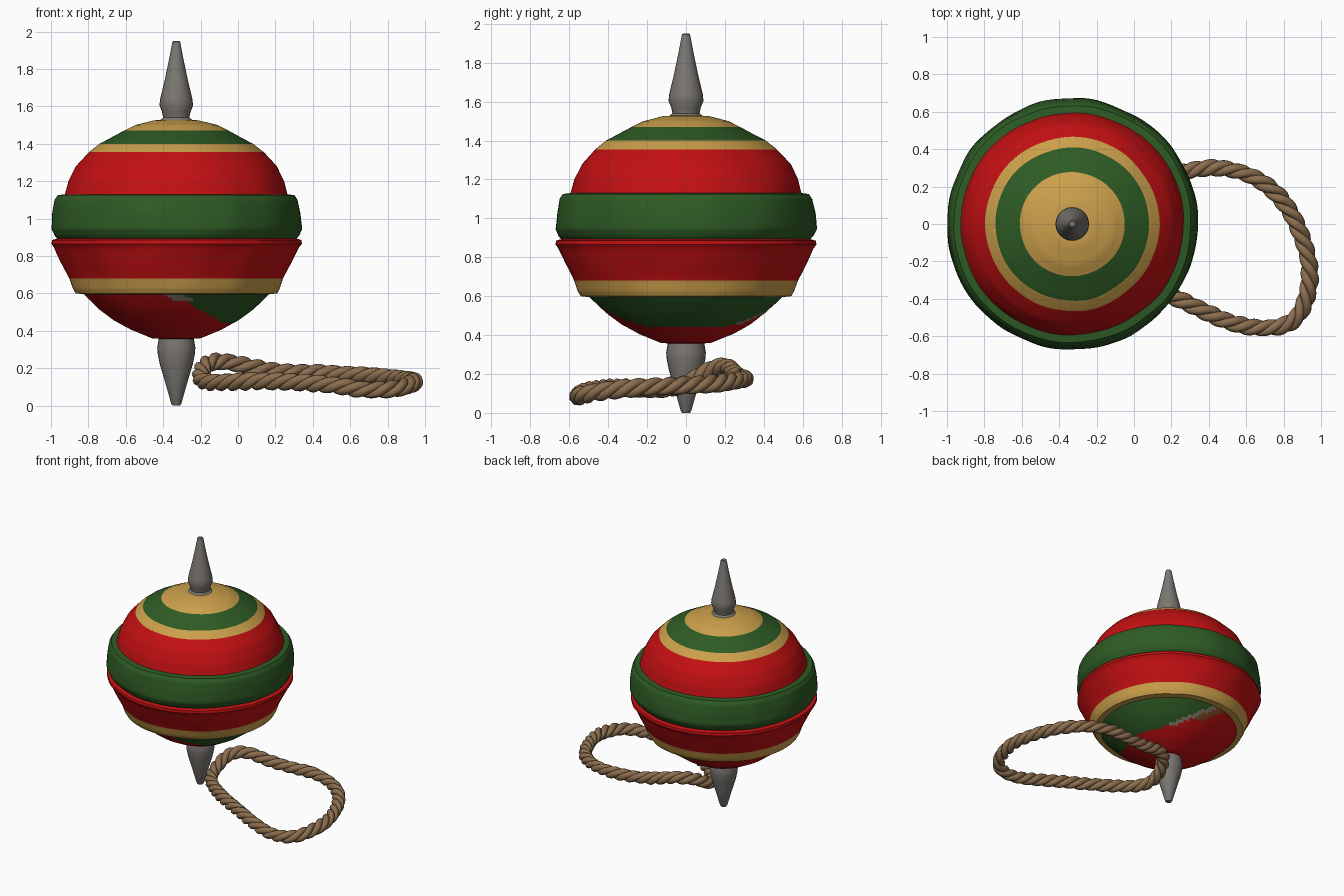
import bpy
import bmesh
from math import sin, cos, pi
from mathutils import Vector, noise

if "Cube" in bpy.data.objects:
    bpy.data.objects.remove(bpy.data.objects["Cube"])

AXIS = -0.33  # x position of the top's spin axis


def material(name, rgb):
    m = bpy.data.materials.new(name)
    m.use_nodes = True
    m.diffuse_color = (*rgb, 1)
    m.node_tree.nodes["Principled BSDF"].inputs["Base Color"].default_value = (*rgb, 1)
    return m


RED, GREEN, YELLOW, BARE, BROWN = range(5)
paints = [material("red paint", (0.55, 0.005, 0.006)),
          material("green paint", (0.027, 0.105, 0.018)),
          material("yellow paint", (0.6, 0.35, 0.07)),
          material("bare wood", (0.26, 0.21, 0.15)),
          material("worn brown", (0.24, 0.07, 0.02))]
metal = material("grey metal", (0.2, 0.185, 0.17))
twine = material("rope brown", (0.26, 0.155, 0.077))


def lathe(name, profile, mats, sides, steps=1, wobble=0.0, rule=None, angle=0.6):
    """Revolve (radius, z) points, listed from bottom to top, about the axis."""
    pts = []
    for (r0, z0), (r1, z1) in zip(profile, profile[1:]):
        pts += [(r0 + (r1 - r0) * i / steps, z0 + (z1 - z0) * i / steps) for i in range(steps)]
    pts.append(profile[-1])
    bm = bmesh.new()
    rings = [[bm.verts.new((r * cos(2 * pi * i / sides), r * sin(2 * pi * i / sides), z))
              for i in range(sides)] for r, z in pts]
    for low, high in zip(rings, rings[1:]):
        for i in range(sides):
            j = (i + 1) % sides
            bm.faces.new((low[i], low[j], high[j], high[i]))
    bm.faces.new(rings[0][::-1])
    bm.faces.new(rings[-1])
    if rule:
        for f in bm.faces:
            f.material_index = rule(f.calc_center_median())
    # slight hand-made unevenness
    for v in bm.verts:
        k = 1 + wobble * noise.noise(v.co * 5)
        v.co.x *= k
        v.co.y *= k
    me = bpy.data.meshes.new(name)
    bm.to_mesh(me)
    bm.free()
    for m in mats:
        me.materials.append(m)
    ob = bpy.data.objects.new(name, me)
    ob.location.x = AXIS
    bpy.context.collection.objects.link(ob)
    bpy.ops.object.select_all(action="DESELECT")
    ob.select_set(True)
    bpy.context.view_layer.objects.active = ob
    bpy.ops.object.shade_smooth_by_angle(angle=angle)
    return ob


def underside(c):
    """Two-tone bowl with worn paint along the seam."""
    d = c.x - 0.29 + (c.z - 0.42) * 1.75
    if c.y < 0 and abs(d) < 0.05 and c.z > 0.565:
        return BARE
    if c.y > 0 and c.z > 0.45 and -0.05 < d < 0:
        return BARE
    if c.y > 0 and c.z > 0.5 and -0.13 < d < 0:
        return BROWN
    return GREEN if d > 0 and c.z > 0.44 else RED


BANDS = [(0.68, YELLOW), (0.893, RED), (1.13, GREEN), (1.355, RED),
         (1.4, YELLOW), (1.47, GREEN), (2, YELLOW)]


def body_paint(c):
    if c.z < 0.595:
        return underside(c)
    return next(paint for top, paint in BANDS if c.z < top)


# Wooden body
lathe("body", [
    (0.06, 0.355), (0.13, 0.36), (0.24, 0.405), (0.33, 0.455), (0.41, 0.515), (0.475, 0.575),
    (0.495, 0.595), (0.54, 0.6), (0.555, 0.625), (0.575, 0.68), (0.62, 0.77), (0.655, 0.845),
    (0.67, 0.865), (0.668, 0.885), (0.64, 0.893), (0.655, 0.91), (0.672, 0.945),
    (0.665, 1.03), (0.652, 1.1), (0.635, 1.125), (0.595, 1.13), (0.575, 1.2),
    (0.535, 1.28), (0.465, 1.355), (0.41, 1.4), (0.28, 1.47), (0.22, 1.5),
    (0.12, 1.525), (0.05, 1.53)], paints, 128, 4, 0.014, body_paint)

# Metal points above and below
lathe("top_spike", [
    (0.09, 1.5), (0.088, 1.525), (0.07, 1.54), (0.076, 1.57), (0.09, 1.605), (0.086, 1.64),
    (0.062, 1.74), (0.037, 1.86), (0.021, 1.945), (0.015, 1.95)], [metal], 24)
lathe("bottom_spike", [
    (0.02, 0), (0.027, 0.01), (0.058, 0.12), (0.088, 0.22), (0.1, 0.28),
    (0.102, 0.31), (0.09, 0.38)], [metal], 24)

# Twisted rope loop
path = [Vector(p) for p in (
    (-0.2, 0, 0.15), (-0.17, 0.13, 0.22), (-0.07, 0.21, 0.235), (0.1, 0.25, 0.2),
    (0.26, 0.28, 0.18), (0.45, 0.3, 0.175), (0.64, 0.25, 0.165), (0.79, 0.13, 0.15),
    (0.89, -0.05, 0.14), (0.94, -0.25, 0.13), (0.91, -0.43, 0.11), (0.83, -0.53, 0.09),
    (0.68, -0.555, 0.085), (0.5, -0.52, 0.11), (0.3, -0.43, 0.125), (0.12, -0.34, 0.13),
    (-0.05, -0.22, 0.125), (-0.16, -0.11, 0.125))]


def spline_point(t):
    """Closed smooth spline through the path, t from 0 to 1."""
    n = len(path)
    i, u = int(t * n), t * n % 1
    a, b, c, d = (path[(i + k) % n] for k in (-1, 0, 1, 2))
    return 0.5 * (2 * b + (c - a) * u + (2 * a - 5 * b + 4 * c - d) * u * u
                  + (3 * b - a - 3 * c + d) * u ** 3)


SAMPLES, TURNS, STRANDS = 360, 13, 3
centres = [spline_point(i / SAMPLES) for i in range(SAMPLES)]
lengths = [0]
for i in range(SAMPLES):
    lengths.append(lengths[-1] + (centres[(i + 1) % SAMPLES] - centres[i]).length)

curve = bpy.data.curves.new("rope", "CURVE")
curve.dimensions = "3D"
curve.bevel_depth = 0.025
curve.bevel_resolution = 2
curve.materials.append(twine)
for s in range(STRANDS):
    sp = curve.splines.new("POLY")
    sp.points.add(SAMPLES - 1)
    sp.use_cyclic_u = True
    for i, c in enumerate(centres):
        tangent = (centres[(i + 1) % SAMPLES] - centres[i - 1]).normalized()
        side = tangent.cross(Vector((0, 0, 1))).normalized()
        up = side.cross(tangent)
        a = 2 * pi * (TURNS * lengths[i] / lengths[-1] + s / STRANDS)
        loose = 0.023 + 0.005 * noise.noise(c * 9)
        sp.points[i].co = (*(c + loose * (side * cos(a) + up * sin(a))), 1)
    sp.use_smooth = True
rope = bpy.data.objects.new("rope", curve)
bpy.context.collection.objects.link(rope)
bpy.ops.object.select_all(action="DESELECT")
rope.select_set(True)
bpy.context.view_layer.objects.active = rope
bpy.ops.object.convert(target="MESH")
